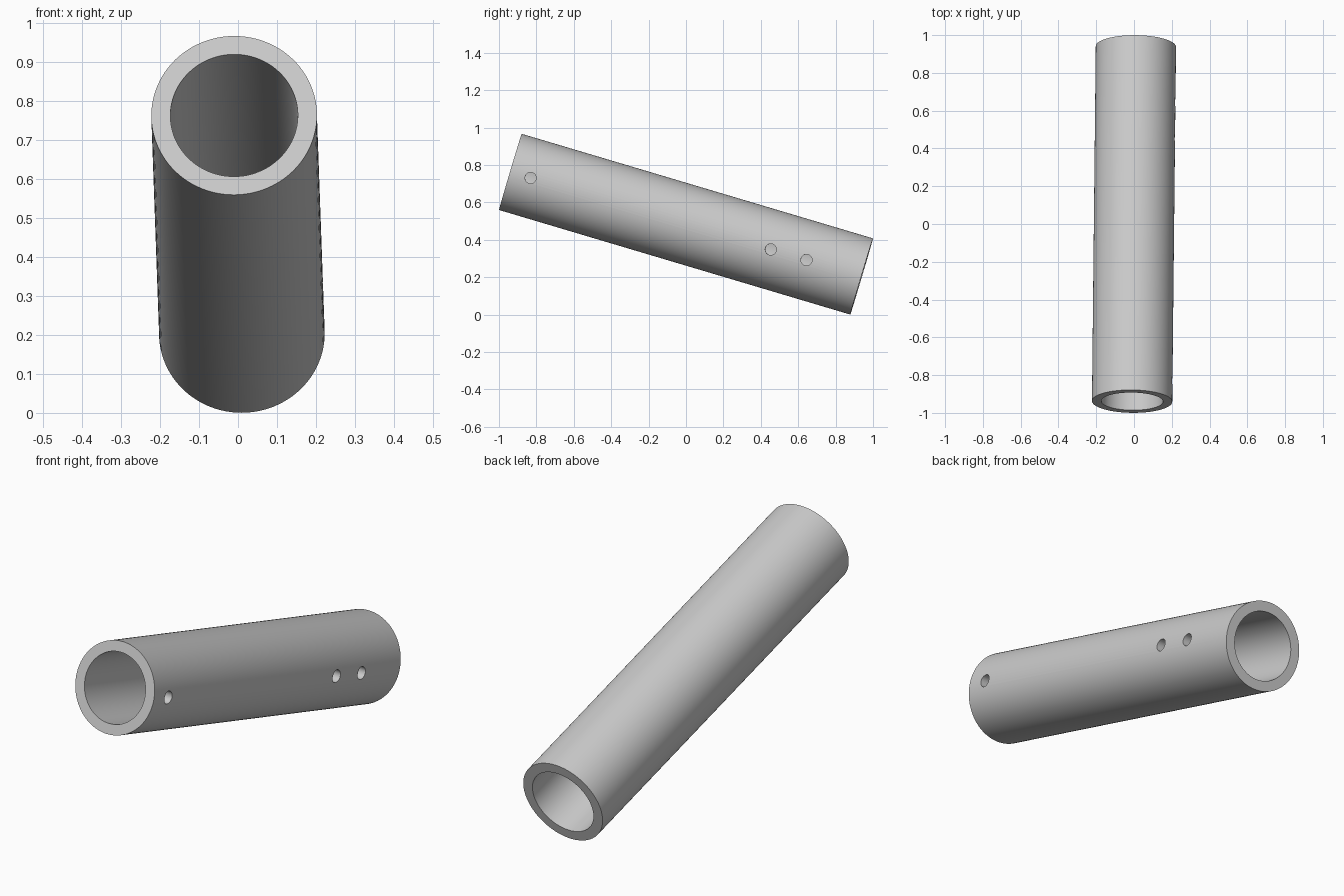
import bpy
import math
from mathutils import Matrix, Vector

default = bpy.data.objects.get("Cube")
if default:
    bpy.data.objects.remove(default, do_unlink=True)

OUTER, BORE, HOLE = 0.2125, 0.1635, 0.03
front_end = Vector((-0.01, -0.939, 0.763))
back_end = Vector((0.01, 0.939, 0.204))
length = (back_end - front_end).length

# Tube frame: local z runs along the tube, local x points to the drilled side
axis = (back_end - front_end).normalized()
side = Vector((1, 0, 0))
side = (side - axis * side.dot(axis)).normalized()
up = axis.cross(side)
frame = Matrix((side, up, axis)).transposed().to_4x4()
frame.translation = (front_end + back_end) / 2

grey = bpy.data.materials.new("light grey")
grey.use_nodes = True
colour = (0.6, 0.6, 0.6, 1)
grey.diffuse_color = colour
grey.node_tree.nodes["Principled BSDF"].inputs["Base Color"].default_value = colour


def cylinder(name, radius, depth, sides, local=Matrix()):
    bpy.ops.mesh.primitive_cylinder_add(vertices=sides, radius=radius, depth=depth)
    obj = bpy.context.object
    obj.name = name
    obj.matrix_world = frame @ local
    obj.data.materials.append(grey)
    return obj


# Tube body, bore and the three holes drilled through one wall
tube = cylinder("tube", OUTER, length, 96)
cutters = [cylinder("bore_cutter", BORE, length + 0.2, 96)]
for distance in (0.115, 1.455, 1.654):
    place = Matrix.Translation((0.2, 0, distance - length / 2))
    turn = Matrix.Rotation(math.pi / 2, 4, "Y")
    cutters.append(cylinder("hole_cutter", HOLE, 0.3, 32, place @ turn))

bpy.context.view_layer.update()
bpy.ops.object.select_all(action="DESELECT")
tube.select_set(True)
bpy.context.view_layer.objects.active = tube
for cutter in cutters:
    cutter.hide_render = True
    cut = tube.modifiers.new("cut", "BOOLEAN")
    cut.operation = "DIFFERENCE"
    cut.solver = "EXACT"
    cut.object = cutter
    bpy.ops.object.modifier_apply(modifier=cut.name)
    bpy.data.objects.remove(cutter, do_unlink=True)

bpy.ops.object.shade_smooth_by_angle(angle=math.radians(30))
